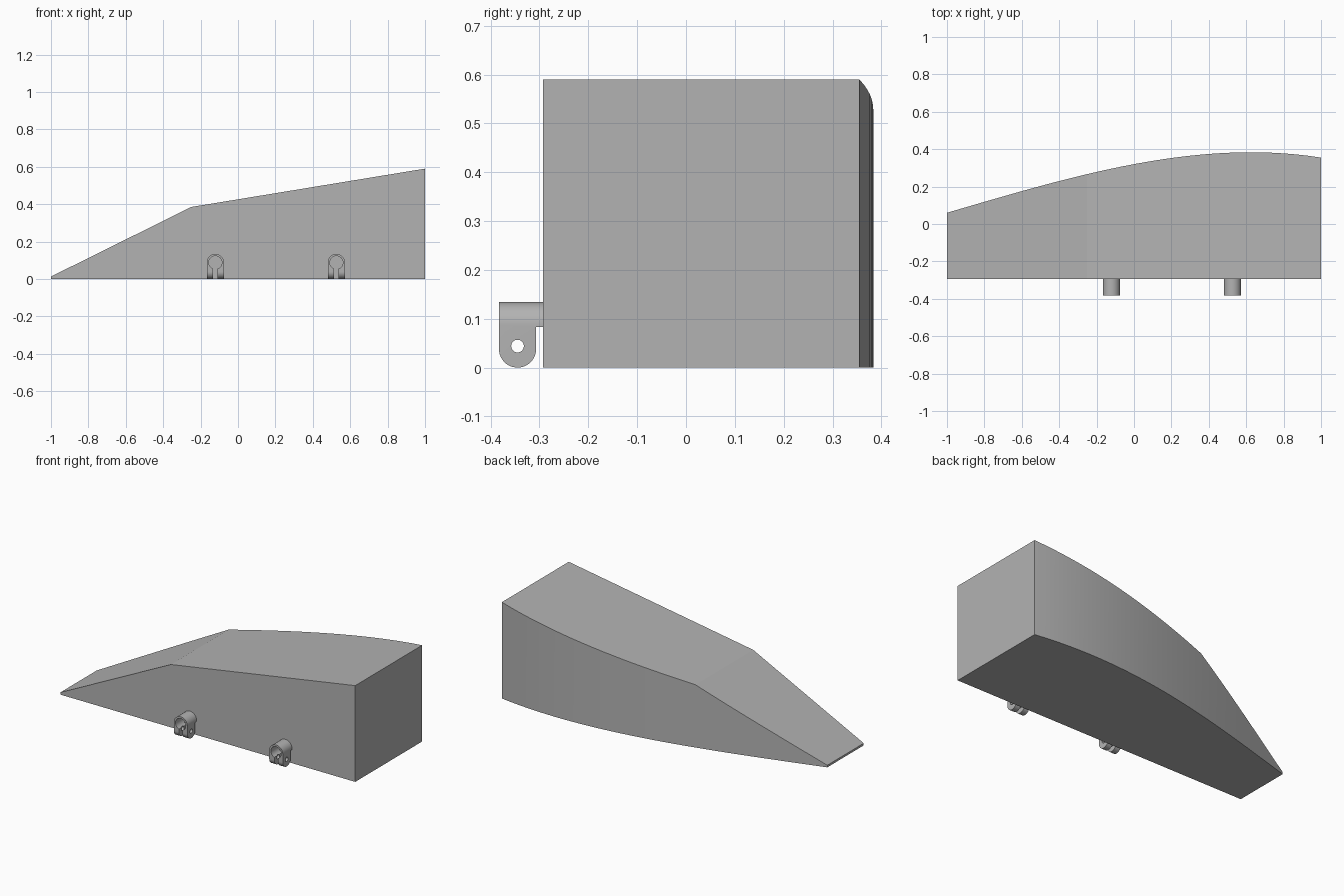
import bpy, bmesh, math

if "Cube" in bpy.data.objects:
    bpy.data.objects.remove(bpy.data.objects["Cube"])

grey = bpy.data.materials.new("grey")
grey.diffuse_color = (0.45, 0.45, 0.45, 1)
grey.use_nodes = True
grey.node_tree.nodes["Principled BSDF"].inputs["Base Color"].default_value = grey.diffuse_color


def finish(ob, angle):
    ob.data.materials.clear()
    ob.data.materials.append(grey)
    bpy.ops.object.select_all(action='DESELECT')
    ob.select_set(True)
    bpy.context.view_layer.objects.active = ob
    bpy.ops.object.shade_smooth_by_angle(angle=math.radians(angle))


def make(name, bm):
    bmesh.ops.recalc_face_normals(bm, faces=bm.faces)
    me = bpy.data.meshes.new(name)
    bm.to_mesh(me)
    bm.free()
    ob = bpy.data.objects.new(name, me)
    bpy.context.collection.objects.link(ob)
    return ob


def prism(name, points, offset):
    """Extrude a closed outline of 3D points along an offset."""
    bm = bmesh.new()
    face = bm.faces.new([bm.verts.new(p) for p in points])
    ext = bmesh.ops.extrude_face_region(bm, geom=[face])
    verts = [v for v in ext["geom"] if isinstance(v, bmesh.types.BMVert)]
    bmesh.ops.translate(bm, verts=verts, vec=offset)
    return make(name, bm)


def arc(cx, cz, r, a0, a1, n):
    """Points on an arc, angles in degrees."""
    angles = [math.radians(a0 + (a1 - a0) * i / n) for i in range(n + 1)]
    return [(cx + r * math.cos(a), cz + r * math.sin(a)) for a in angles]


def boolean(ob, cutter, operation):
    mod = ob.modifiers.new(operation, 'BOOLEAN')
    mod.object, mod.operation, mod.solver = cutter, operation, 'EXACT'
    bpy.context.view_layer.update()
    result = ob.evaluated_get(bpy.context.evaluated_depsgraph_get())
    mesh = bpy.data.meshes.new_from_object(result)
    ob.modifiers.clear()
    ob.data = mesh
    bpy.data.objects.remove(cutter)


# Wedge body: cross-sections along x, sloped roof and bowed back wall
FRONT = -0.293


def roof(x):
    if x < -0.25:
        return 0.013 + (x + 1) / 0.75 * 0.372
    return 0.385 + (x + 0.25) / 1.25 * 0.205


def back(x):
    t = (x + 1) / 2
    s = 1 - t
    return 0.06 * s**3 + 3 * 0.255 * s * s * t + 3 * 0.46 * s * t * t + 0.355 * t**3


bm = bmesh.new()
rings = []
for i in range(33):
    x = -1 + i / 16
    rings.append([bm.verts.new(p) for p in (
        (x, FRONT, 0), (x, back(x), 0), (x, back(x), roof(x)), (x, FRONT, roof(x)))])
for a, b in zip(rings, rings[1:]):
    for k in range(4):
        j = (k + 1) % 4
        bm.faces.new((a[k], a[j], b[j], b[k]))
bm.faces.new(rings[0])
bm.faces.new(rings[-1])
finish(make("wedge_body", bm), 10)

# Mounting clips: split tube with two legs, rounded below and pierced by a pin hole
R, BORE, SLOT, CZ = 0.046, 0.035, 0.012, 0.088
gap = math.degrees(math.asin(SLOT / BORE))
for side, cx in (("left", -0.121), ("right", 0.526)):
    outline = [(cx + R, 0)] + arc(cx, CZ, R, 0, 180, 24) + [(cx - R, 0), (cx - SLOT, 0)]
    outline += arc(cx, CZ, BORE, 270 - gap, -90 + gap, 36) + [(cx + SLOT, 0)]
    clip = prism(side + "_clip", [(x, -0.383, z) for x, z in outline], (0, 0.09, 0))

    # Side outline: full-length tube on top, shorter rounded legs below
    profile = [(-0.39, 0.15), (-0.28, 0.15), (-0.28, 0.083), (-0.307, 0.083)]
    profile += arc(-0.345, 0.038, 0.038, 0, -180, 24)
    profile += [(-0.39, 0.038)]
    boolean(clip, prism("side_cutter", [(cx - 0.1, y, z) for y, z in profile],
                        (0.2, 0, 0)), 'INTERSECT')
    hole = arc(-0.345, 0.044, 0.013, 0, 345, 23)
    boolean(clip, prism("hole_cutter", [(cx - 0.1, y, z) for y, z in hole],
                        (0.2, 0, 0)), 'DIFFERENCE')
    finish(clip, 30)
